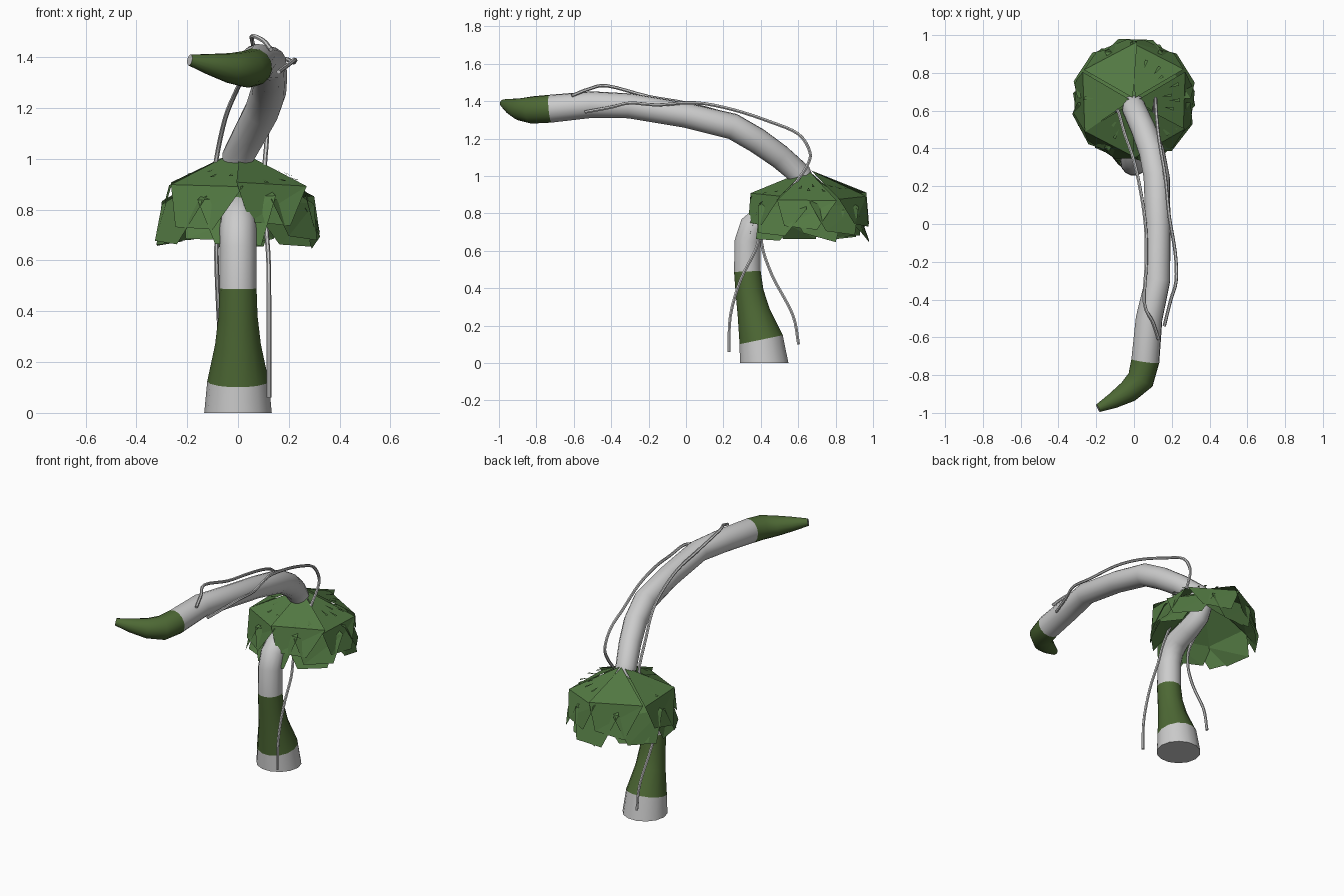
import bpy, bmesh, math, random
from mathutils import Vector

if "Cube" in bpy.data.objects:
    bpy.data.objects.remove(bpy.data.objects["Cube"])

random.seed(4)


def material(name, rgb):
    m = bpy.data.materials.new(name)
    m.diffuse_color = (*rgb, 1)
    m.use_nodes = True
    m.node_tree.nodes["Principled BSDF"].inputs["Base Color"].default_value = m.diffuse_color
    return m


MOSS = material("moss_green", (0.075, 0.14, 0.035))
LEAF = material("leaf_green", (0.085, 0.19, 0.055))


def finish(bm, name, mat=None, smooth=True):
    me = bpy.data.meshes.new(name)
    bm.to_mesh(me)
    bm.free()
    ob = bpy.data.objects.new(name, me)
    bpy.context.collection.objects.link(ob)
    if mat:
        me.materials.append(mat)
    if smooth:
        bpy.ops.object.select_all(action='DESELECT')
        ob.select_set(True)
        bpy.context.view_layer.objects.active = ob
        bpy.ops.object.shade_smooth_by_angle(angle=math.radians(50))
    return ob


def make_rings(path, sides):
    """Rings of points along a path of (x, y, z, radius), without twist."""
    pts = [Vector(p[:3]) for p in path]
    side, rings = Vector((1, 0, 0)), []
    for i, p in enumerate(pts):
        a, b = pts[max(i - 1, 0)], pts[min(i + 1, len(pts) - 1)]
        t = Vector((0, 0, 1)) if path[i][2] == 0 else (b - a).normalized()
        side = (side - t * side.dot(t)).normalized()
        up = t.cross(side)
        rings.append([p + path[i][3] * (side * math.cos(w) + up * math.sin(w))
                      for w in (2 * math.pi * k / sides for k in range(sides))])
    return rings


def skin(name, rings, mat=None, cap_start=False, cap_end=False):
    bm = bmesh.new()
    vs = [[bm.verts.new(c) for c in r] for r in rings]
    n = len(vs[0])
    for r, s in zip(vs, vs[1:]):
        for k in range(n):
            bm.faces.new((r[k], r[(k + 1) % n], s[(k + 1) % n], s[k]))
    if cap_start:
        bm.faces.new(vs[0][::-1])
    if cap_end:
        bm.faces.new(vs[-1])
    return finish(bm, name, mat)


# Trunk: one swept path, split into bare and mossy lengths
trunk = [
    (0, .418, 0, .133), (0, .402, .125, .121), (0, .362, .27, .090),
    (0, .340, .38, .077), (0, .328, .49, .073), (0, .330, .65, .072),
    (0, .355, .73, .072), (0, .42, .785, .070), (0, .52, .815, .066),
    (0, .61, .86, .062), (0, .645, .93, .062), (0, .61, 1.01, .063),
    (.05, .50, 1.105, .066), (.095, .38, 1.19, .069), (.12, .25, 1.265, .070),
    (.127, 0, 1.325, .067), (.125, -.3, 1.375, .067), (.08, -.5, 1.382, .071),
    (.06, -.725, 1.36, .075), (.035, -.825, 1.353, .073),
    (-.03, -.887, 1.357, .060), (-.11, -.935, 1.372, .042),
    (-.19, -.975, 1.389, .022)]
rings = make_rings(trunk, 14)
skin("trunk_base", rings[0:2], cap_start=True)
skin("trunk_lower_moss", rings[1:5], MOSS)
skin("trunk_stem", rings[4:19])
skin("trunk_tip_moss", rings[18:], MOSS)
bm = bmesh.new()
bm.faces.new([bm.verts.new(c) for c in rings[-1]])
finish(bm, "trunk_tip_cut", smooth=False)


# Vines: thin tubes smoothed through a few points
def vine(name, pts, radius=.009):
    cu = [Vector(p) for p in pts]
    cu = [cu[0] * 2 - cu[1]] + cu + [cu[-1] * 2 - cu[-2]]
    path = []
    for a, b, c, d in zip(cu, cu[1:], cu[2:], cu[3:]):
        for k in range(4):
            t = k / 4
            p = .5 * (2 * b + (c - a) * t + (2 * a - 5 * b + 4 * c - d) * t * t
                      + (3 * b - a - 3 * c + d) * t ** 3)
            path.append((*p, radius))
    path.append((*cu[-2], radius))
    skin(name, make_rings(path, 6), cap_start=True, cap_end=True)


vine("vine_right", [
    (.122, .23, .06), (.122, .237, .25), (.122, .29, .44), (.12, .37, .6),
    (.112, .41, .72), (.105, .5, .86), (.105, .59, .97), (.112, .65, 1.06),
    (.115, .662, 1.13), (.117, .6, 1.225), (.132, .45, 1.29),
    (.165, .25, 1.355), (.185, .05, 1.392), (.218, -.15, 1.38),
    (.223, -.3, 1.39), (.195, -.4, 1.368), (.16, -.54, 1.342)])
vine("vine_left", [
    (-.07, .602, .1), (-.07, .57, .26), (-.08, .46, .47), (-.085, .405, .64),
    (-.08, .43, .76), (-.095, .54, .89), (-.085, .6, 1.0), (-.05, .48, 1.16),
    (-.005, .35, 1.27), (.03, .2, 1.335), (.06, 0, 1.39),
    (.065, -.2, 1.425), (.055, -.42, 1.482), (.1, -.52, 1.465),
    (.13, -.61, 1.43)])


# Leaf skirt: layers of bent cards drooping from a common apex
def polar(r, ang, z):
    return Vector((r * math.cos(ang), .655 + r * math.sin(ang), z))


bm = bmesh.new()
for count, turn, top, r_mid, z_mid, r_low, z_low in (
        (6, .00, 1.03, .31, .895, .325, .72),
        (6, .52, 1.00, .30, .84, .335, .67),
        (6, .26, .97, .28, .80, .325, .67)):
    for i in range(count):
        a = turn + 2 * math.pi * i / count + random.uniform(-.06, .06)
        tip = a + random.uniform(-.1, .1)
        dz = random.uniform(-.025, .02)
        half = .54
        apex = bm.verts.new(polar(.015, a, top))
        l = bm.verts.new(polar(r_mid, a - half, z_mid + random.uniform(-.03, .02)))
        r = bm.verts.new(polar(r_mid, a + half, z_mid + random.uniform(-.03, .02)))
        b1 = bm.verts.new(polar(r_low, tip - .3, z_low + dz + random.uniform(0, .05)))
        b2 = bm.verts.new(polar(r_low, tip + .25, z_low + dz))
        bm.faces.new((apex, l, r))
        bm.faces.new((l, b1, r))
        bm.faces.new((b1, b2, r))
# Small leaf points poking through the skirt
for i in range(22):
    a = i * 2.4
    r = random.uniform(.15, .25)
    z = 1.035 - r * .47
    bm.faces.new([bm.verts.new(p) for p in (
        polar(r - .03, a, z + .005),
        polar(r + .025, a - .04, z - .012), polar(r + .025, a + .04, z - .012))])
finish(bm, "leaf_skirt", LEAF, smooth=False)
